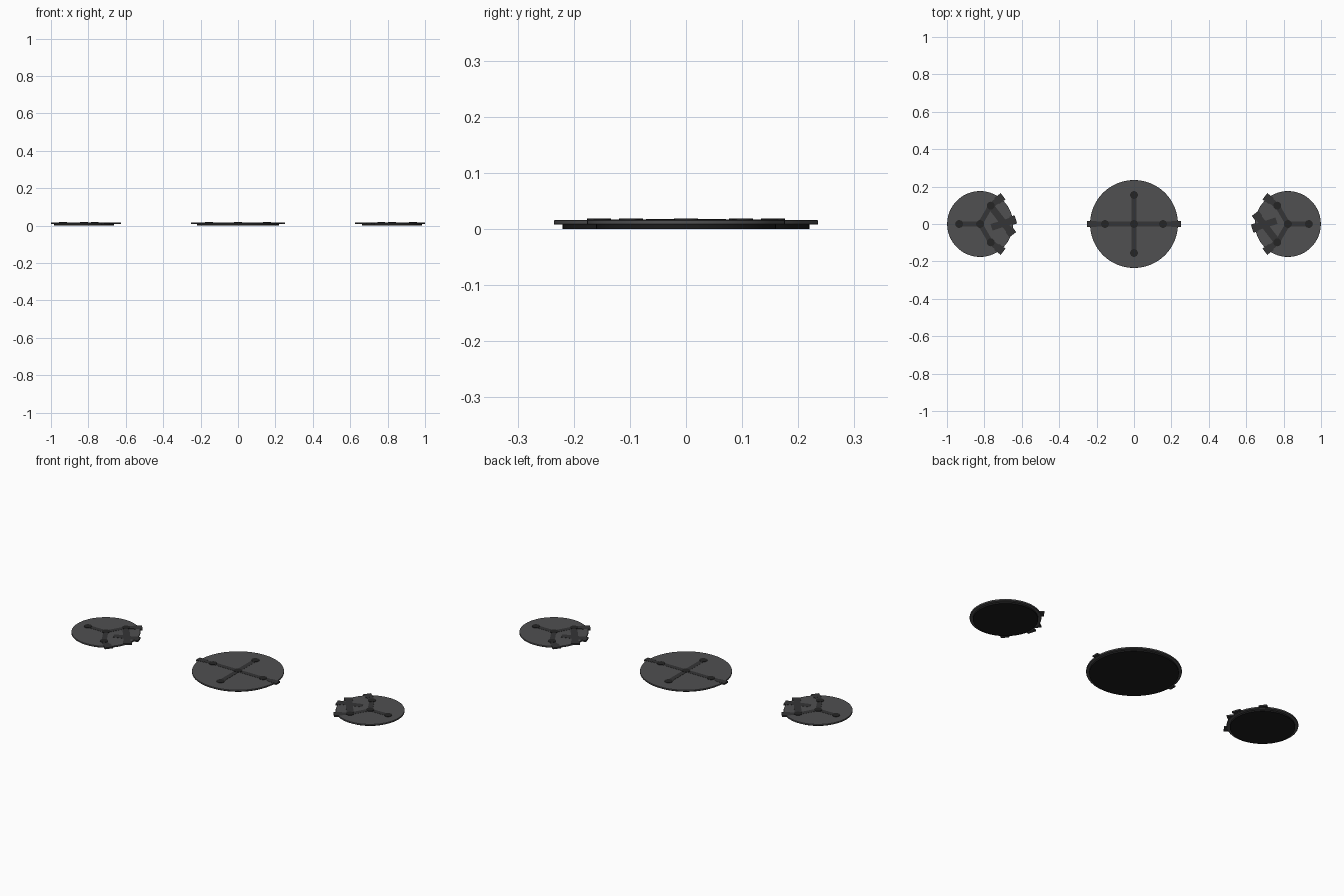
import bpy, math
from mathutils import Matrix, Vector

if "Cube" in bpy.data.objects:
    bpy.data.objects.remove(bpy.data.objects["Cube"])


def material(name, v):
    m = bpy.data.materials.new(name)
    m.diffuse_color = (v, v, v * 1.03, 1)
    m.use_nodes = True
    m.node_tree.nodes["Principled BSDF"].inputs["Base Color"].default_value = m.diffuse_color
    return m


PLATE = material("plate_grey", 0.08)
BASE = material("base_black", 0.012)
BAR = material("bar_dark", 0.035)
BOLT = material("bolt_dark", 0.018)


def disc(name, x, y, r, z0, z1, mat, sides=64, bevel=0.0):
    bpy.ops.mesh.primitive_cylinder_add(vertices=sides, radius=r, depth=z1 - z0,
                                        location=(x, y, (z0 + z1) / 2))
    o = bpy.context.object
    o.name = name
    o.data.materials.append(mat)
    if bevel:
        b = o.modifiers.new("edge", 'BEVEL')
        b.width = bevel
        b.segments = 2
        b.limit_method = 'ANGLE'
    bpy.ops.object.shade_smooth_by_angle()


def bar(name, a, b, width, z0=0.009, z1=0.017):
    a, b = Vector(a), Vector(b)
    d = b - a
    bpy.ops.mesh.primitive_cube_add(size=1)
    o = bpy.context.object
    o.name = name
    o.data.transform(Matrix.Diagonal((d.length, width, z1 - z0, 1)))
    o.location = ((a.x + b.x) / 2, (a.y + b.y) / 2, (z0 + z1) / 2)
    o.rotation_euler.z = math.atan2(d.y, d.x)
    o.data.materials.append(BAR)


def bolt(x, y, r=0.021):
    disc("bolt", x, y, r, 0.012, 0.0185, BOLT, 24)


# Centre plate with a four-way cross, its long arm overhanging the rim
disc("centre_base", 0, 0, 0.22, 0, 0.009, BASE)
disc("centre_plate", 0, 0, 0.235, 0.008, 0.0162, PLATE, 64, 0.001)
bar("cross_bar_long", (-0.235, 0), (0.235, 0), 0.026)
bar("cross_bar_short", (0, -0.155), (0, 0.155), 0.026)
for s in (-1, 1):
    bar("cross_end_tab", (s * 0.20, 0), (s * 0.25, 0), 0.034, 0.009, 0.0172)
    bolt(s * 0.155, 0)
    bolt(0, s * 0.155)
bolt(0, 0)

# Side plates, the right one being the left one turned half a revolution
for s in (-1, 1):
    def p(x, y):
        return (-s * x, -s * y)
    disc("side_base", s * 0.823, 0, 0.16, 0, 0.009, BASE)
    disc("side_plate", s * 0.823, 0, 0.176, 0.008, 0.0162, PLATE, 64, 0.001)
    bolt(s * 0.823, 0)
    # three spokes
    for x, y in ((-0.935, 0), (-0.766, 0.098), (-0.766, -0.098)):
        bar("spoke", p(-0.823, 0), p(x, y), 0.026)
        bolt(*p(x, y))
    # outward arms running over the rim
    for k in (-1, 1):
        bar("rim_arm", p(-0.766, k * 0.098), p(-0.70, k * 0.148), 0.03)
        bar("rim_arm_tab", p(-0.735, k * 0.122), p(-0.70, k * 0.148), 0.042, 0.009, 0.0172)
    # crossed braces facing the centre
    bar("brace_a", p(-0.758, 0.085), p(-0.650, -0.055), 0.036, 0.009, 0.0174)
    bar("brace_b", p(-0.762, -0.018), p(-0.634, 0.024), 0.036, 0.009, 0.0170)
    bar("brace_tab", p(-0.668, -0.031), p(-0.648, -0.057), 0.046, 0.009, 0.0176)
    bar("brace_tab", p(-0.660, 0.016), p(-0.632, 0.025), 0.046, 0.009, 0.0172)
